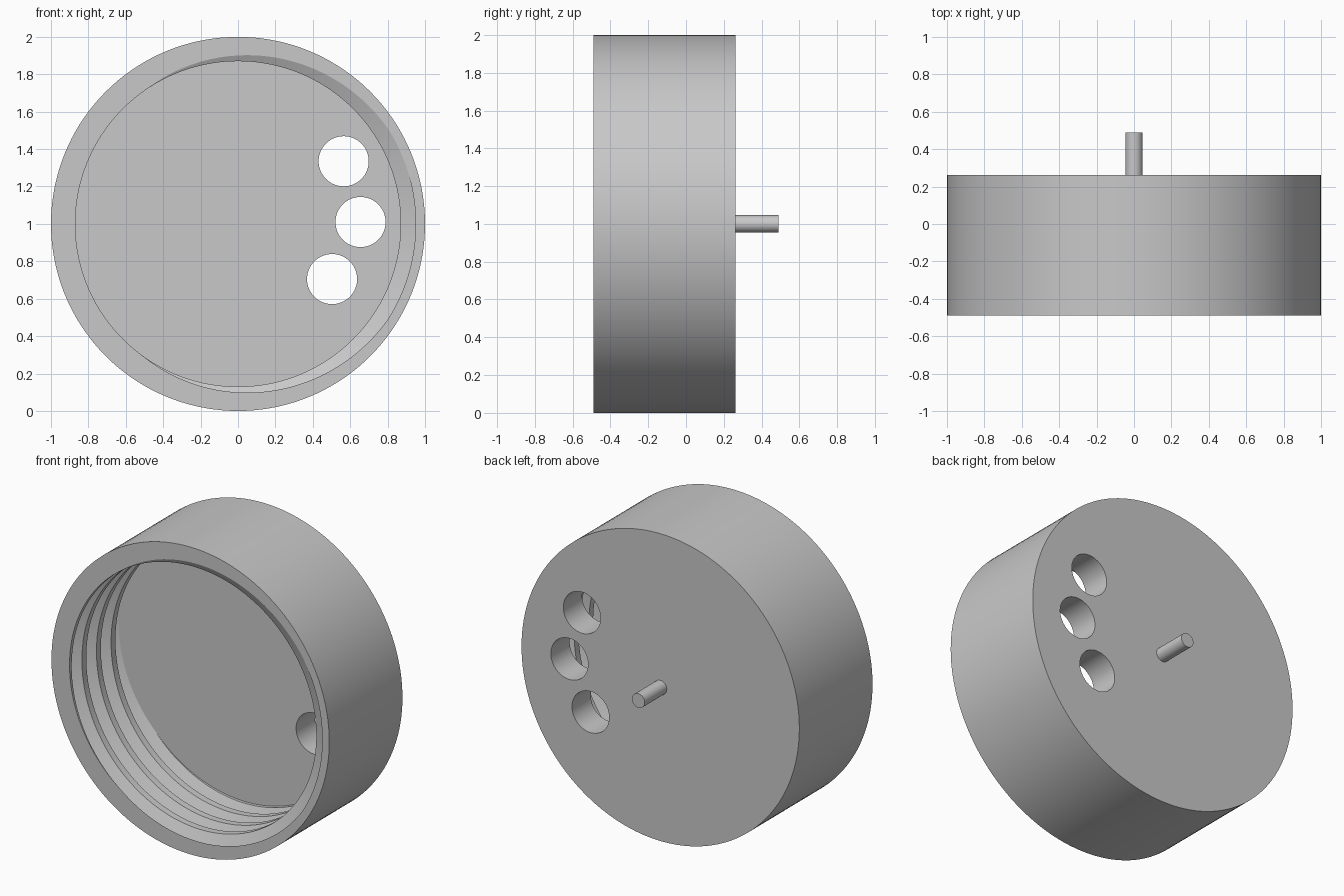
import bpy, bmesh, math
from math import pi, cos, sin

if "Cube" in bpy.data.objects:
    bpy.data.objects.remove(bpy.data.objects["Cube"])

FRONT, BACK, PEG_END = -0.49, 0.263, 0.49
DEPTH, PITCH = 0.56, 0.15          # cavity depth, thread pitch
CREST, ROOT = 0.87, 0.95           # thread radii
CREST_HALF, ROOT_HALF = 0.15, 0.09  # flat half widths, in turns
SEGS = 144

grey = bpy.data.materials.new("plain grey")
grey.use_nodes = True
COLOUR = (0.58, 0.58, 0.58, 1)
grey.diffuse_color = COLOUR
grey.node_tree.nodes["Principled BSDF"].inputs["Base Color"].default_value = COLOUR


def thread_radius(phase):
    t = abs(phase - round(phase))
    slope = (t - CREST_HALF) / (0.5 - ROOT_HALF - CREST_HALF)
    return CREST + (ROOT - CREST) * min(1, max(0, slope))


def cylinder(name, radius, y0, y1, x=0, z=1, sides=64):
    bpy.ops.mesh.primitive_cylinder_add(
        vertices=sides, radius=radius, depth=y1 - y0,
        location=(x, (y0 + y1) / 2, z), rotation=(pi / 2, 0, 0))
    ob = bpy.context.object
    ob.name = name
    ob.data.materials.append(grey)
    return ob


def smooth(ob):
    bpy.ops.object.select_all(action='DESELECT')
    ob.select_set(True)
    bpy.context.view_layer.objects.active = ob
    bpy.ops.object.shade_smooth_by_angle(angle=math.radians(25))


# Cap: each column runs from the back rim, over the mouth, down the thread
bm = bmesh.new()
breaks = [k + b for k in range(-1, 6)
          for b in (-CREST_HALF, CREST_HALF, 0.5 - ROOT_HALF, 0.5 + ROOT_HALF)]
breaks.sort()
columns = []
for i in range(SEGS + 1):
    angle = 2 * pi * i / SEGS
    turn = (angle - pi) / (2 * pi)
    depths = [min(DEPTH, max(0, PITCH * (b - turn))) for b in breaks]
    path = [(1, BACK), (1, FRONT)]
    path += [(thread_radius(d / PITCH + turn), FRONT + d) for d in [0] + depths + [DEPTH]]
    columns.append([bm.verts.new((r * cos(angle), y, 1 + r * sin(angle))) for r, y in path])
for a, b in zip(columns, columns[1:]):
    for j in range(len(a) - 1):
        bm.faces.new((a[j], a[j + 1], b[j + 1], b[j]))
# Back disc and cavity floor
for end in (0, -1):
    bm.faces.new([c[end] for c in columns[:-1]])
bmesh.ops.remove_doubles(bm, verts=bm.verts, dist=1e-5)
bmesh.ops.recalc_face_normals(bm, faces=bm.faces)
mesh = bpy.data.meshes.new("threaded_cap")
bm.to_mesh(mesh)
bm.free()
mesh.materials.append(grey)
cap = bpy.data.objects.new("threaded_cap", mesh)
bpy.context.collection.objects.link(cap)

# Three round holes through the floor
for x, z in ((0.565, 1.335), (0.655, 1.01), (0.503, 0.705)):
    cutter = cylinder("hole_cutter", 0.134, 0, 0.4, x, z)
    cutter.hide_render = True
    bpy.context.view_layer.objects.active = cap
    cut = cap.modifiers.new("hole", 'BOOLEAN')
    cut.operation = 'DIFFERENCE'
    cut.solver = 'EXACT'
    cut.object = cutter
    bpy.ops.object.modifier_apply(modifier=cut.name)
    bpy.data.objects.remove(cutter)
smooth(cap)

# Peg on the back
smooth(cylinder("back_peg", 0.046, BACK - 0.05, PEG_END, sides=48))
